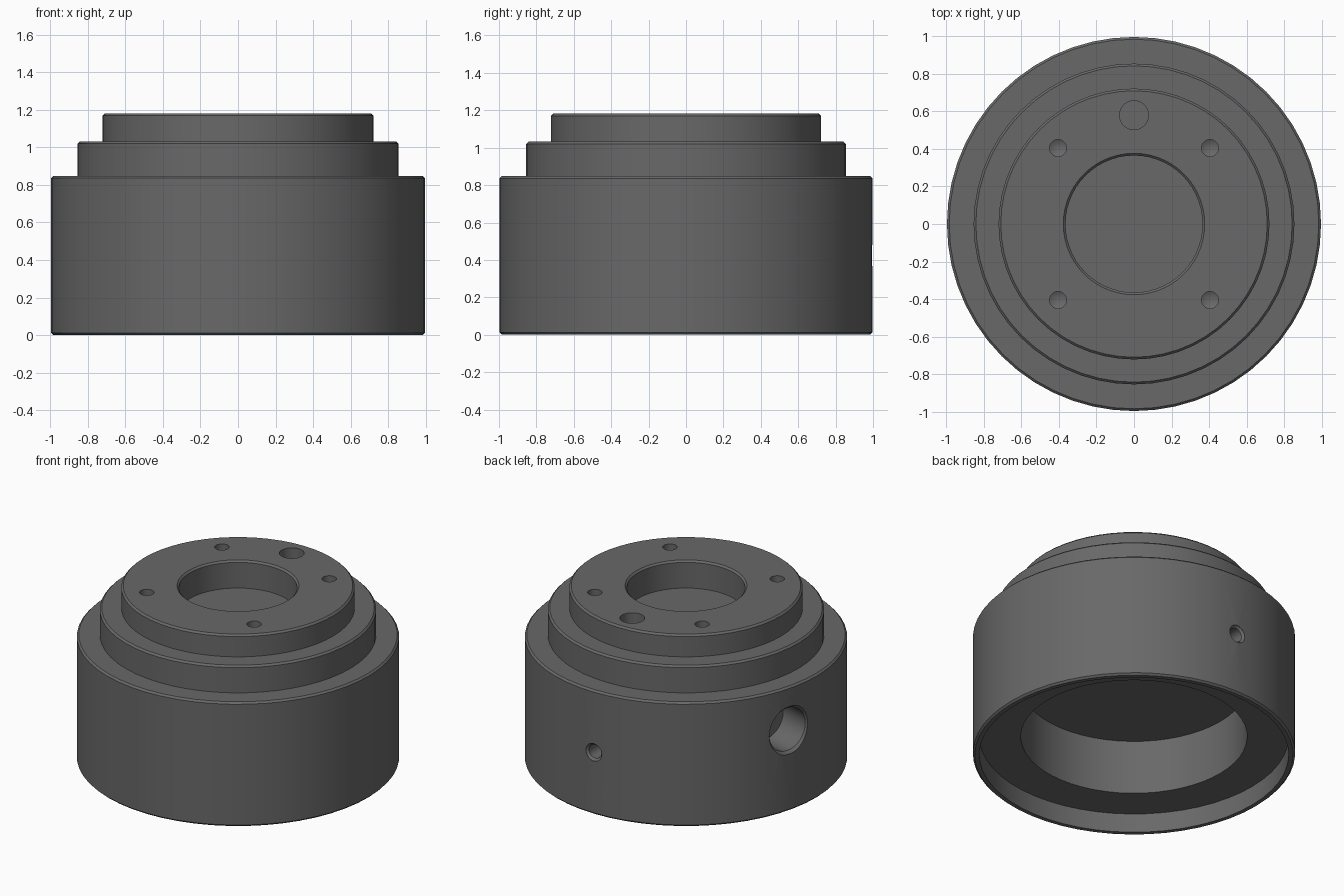
import bpy
import bmesh
from math import pi, radians, cos, sin
from mathutils import Matrix, Vector

if "Cube" in bpy.data.objects:
    bpy.data.objects.remove(bpy.data.objects["Cube"])

metal = bpy.data.materials.new("dark_grey_metal")
metal.use_nodes = True
grey = (0.14, 0.14, 0.14, 1.0)
metal.diffuse_color = grey
metal.node_tree.nodes["Principled BSDF"].inputs["Base Color"].default_value = grey


def lathe(name, profile, steps, matrix=Matrix()):
    """Spin a (radius, height) profile around z into a closed solid."""
    bm = bmesh.new()
    verts = [bm.verts.new((0, r, z)) for r, z in profile]
    edges = [bm.edges.new(pair) for pair in zip(verts, verts[1:])]
    bmesh.ops.spin(bm, geom=verts + edges, cent=(0, 0, 0), axis=(0, 0, 1),
                   angle=2 * pi, steps=steps)
    bmesh.ops.remove_doubles(bm, verts=bm.verts, dist=0.0005)
    bmesh.ops.recalc_face_normals(bm, faces=bm.faces)
    bmesh.ops.transform(bm, matrix=matrix, verts=bm.verts)
    mesh = bpy.data.meshes.new(name)
    bm.to_mesh(mesh)
    bm.free()
    mesh.materials.append(metal)
    obj = bpy.data.objects.new(name, mesh)
    bpy.context.collection.objects.link(obj)
    return obj


def drill(name, point, outward, radius, depth, chamfer=0.0, tip=0.0):
    """Cutter for a blind hole, with optional countersink and drill point."""
    profile = [(0, 0.06), (radius + chamfer, 0.06)]
    if chamfer:
        profile.append((radius + chamfer, 0))
    profile += [(radius, -chamfer), (radius, -depth), (0, -depth - tip)]
    turn = Vector(outward).to_track_quat("Z", "Y").to_matrix().to_4x4()
    cutter = lathe(name, profile, 32, Matrix.Translation(point) @ turn)
    cutter.hide_render = True
    return cutter


# Stepped housing: blind bore on top, two-stage recess underneath
R, B = 0.997, 0.012
SHOULDER, STEP, TOP = 0.848, 1.032, 1.182
housing = lathe("stepped_housing", [
    (0, 0.995), (0.365, 0.995), (0.365, TOP - B), (0.365 + B, TOP),
    (0.722 - B, TOP), (0.722, TOP - B), (0.722, STEP),
    (0.855 - B, STEP), (0.855, STEP - B), (0.855, SHOULDER),
    (R - B, SHOULDER), (R, SHOULDER - B), (R, B), (R - B, 0),
    (0.957, 0), (0.957, 0.13), (0.70, 0.13), (0.70, 0.50), (0, 0.50),
], 56)

# Holes: four screw holes and a cable hole on top, two ports in the side
cutters = [drill("screw_hole_cutter", (0.405 * sx, 0.405 * sy, TOP), (0, 0, 1),
                 0.045, 0.16, tip=0.025) for sx in (-1, 1) for sy in (-1, 1)]
cutters.append(drill("cable_hole_cutter", (0, 0.58, TOP), (0, 0, 1), 0.077, 0.30))
for name, angle, z, radius, depth, chamfer in (
        ("set_screw_cutter", 90, 0.424, 0.046, 0.18, 0.014),
        ("side_port_cutter", 165, 0.55, 0.145, 0.23, 0.018)):
    out = Vector((cos(radians(angle)), sin(radians(angle)), 0))
    cutters.append(drill(name, out * (R - 0.004) + Vector((0, 0, z)), out,
                         radius, depth, chamfer))

bpy.ops.object.select_all(action="DESELECT")
bpy.context.view_layer.objects.active = housing
housing.select_set(True)
for cutter in cutters:
    cut = housing.modifiers.new(cutter.name, "BOOLEAN")
    cut.operation = "DIFFERENCE"
    cut.solver = "EXACT"
    cut.object = cutter
    bpy.ops.object.modifier_apply(modifier=cut.name)
    bpy.data.objects.remove(cutter)

bpy.ops.object.shade_smooth_by_angle(angle=radians(30))
